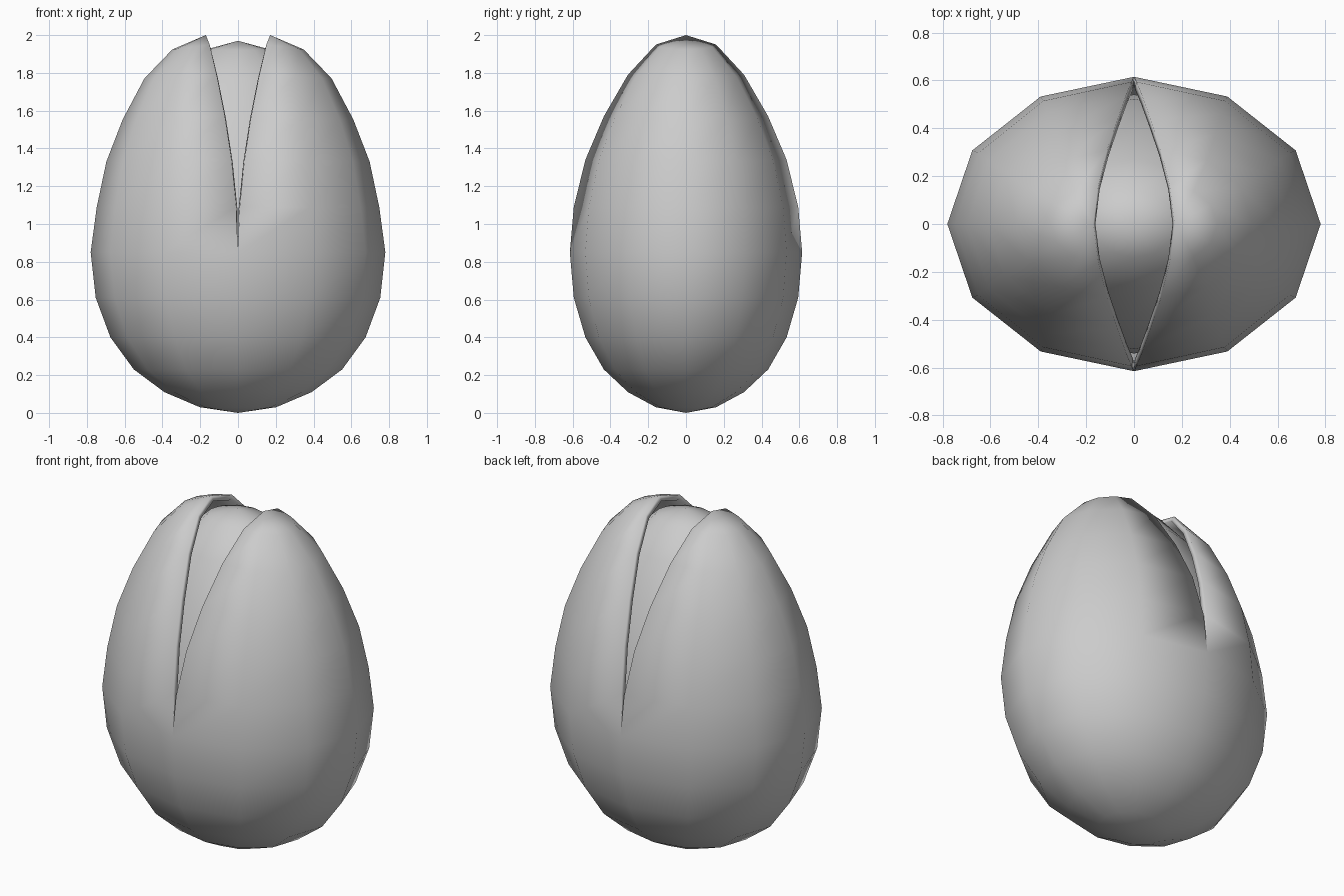
import bpy, bmesh
from math import sin, cos, radians

if "Cube" in bpy.data.objects:
    bpy.data.objects.remove(bpy.data.objects["Cube"])

# Ring heights from bottom pole to top pole, and how far each ring gapes at the seam
HEIGHTS = [0, .03, .11, .23, .40, .61, .85, 1.09, 1.34, 1.57, 1.79, 1.95, 2.0]
GAPE = [0, 0, 0, 0, 0, 0, 0, .01, .035, .07, .113, .15, .17]
RX, RY = .78, .615


def make_object(name, point, angle):
    """Two mirrored halves of a 12-sided egg, welded wherever they touch."""
    bm = bmesh.new()
    for side in (1, -1):
        rows = []
        for i in range(13):
            rows.append([bm.verts.new(point(i, radians(15 * i), radians(-90 + 30 * j), side))
                         for j in range(7)])
        for a, b in zip(rows, rows[1:]):
            for j in range(6):
                quad = [a[j], a[j + 1], b[j + 1], b[j]]
                bm.faces.new(quad if side > 0 else quad[::-1])
    bmesh.ops.remove_doubles(bm, verts=bm.verts[:], dist=.002)
    bmesh.ops.recalc_face_normals(bm, faces=bm.faces[:])
    mesh = bpy.data.meshes.new(name)
    bm.to_mesh(mesh)
    bm.free()
    obj = bpy.data.objects.new(name, mesh)
    bpy.context.collection.objects.link(obj)
    bpy.ops.object.select_all(action='DESELECT')
    bpy.context.view_layer.objects.active = obj
    obj.select_set(True)
    bpy.ops.object.shade_smooth_by_angle(angle=radians(angle))
    return obj


def shell_point(i, a, b, side):
    r = abs(sin(a)) if i < 12 else 0
    spread = RX * r * max(cos(b), 0) * (.98 if i > 6 else 1)
    drop = .15 * spread * GAPE[i] / .17 * (.5 if i < 11 else 1)
    return (side * (spread + GAPE[i]), RY * r * sin(b), HEIGHTS[i] - drop)


def kernel_point(i, a, b, side):
    r = abs(sin(a)) if i < 12 else 0
    return (side * .87 * RX * r * max(cos(b), 0), .88 * RY * r * sin(b),
            .05 + .96 * HEIGHTS[i])


# Thin split shell, open along the upper seam
shell = make_object("split_shell", shell_point, 50)
wall = shell.modifiers.new("wall", 'SOLIDIFY')
wall.thickness = .03
wall.offset = -1

# Kernel showing through the crack
make_object("kernel", kernel_point, 60)
